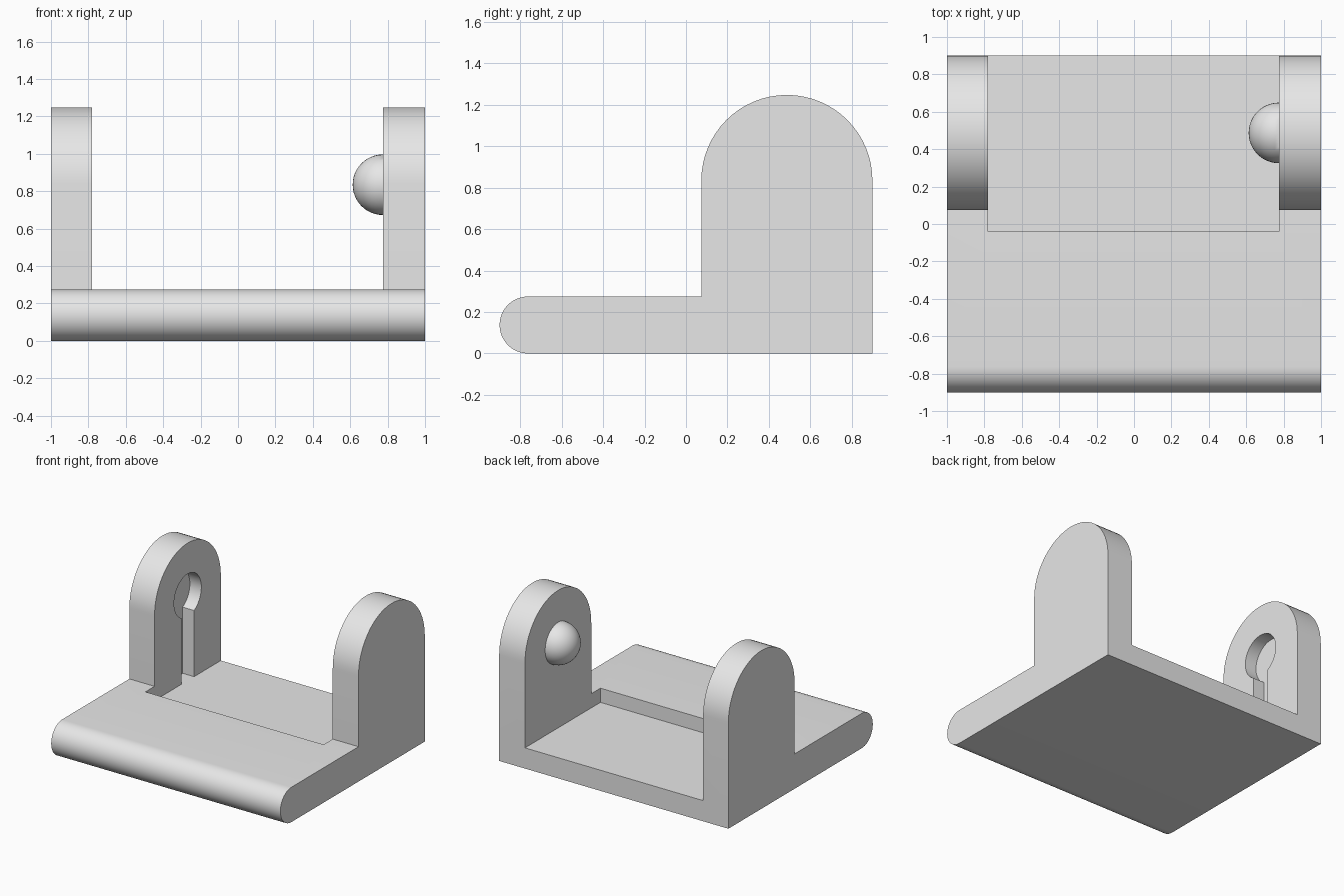
import bpy, bmesh, math
from mathutils import Matrix

if "Cube" in bpy.data.objects:
    bpy.data.objects.remove(bpy.data.objects["Cube"])

BASE_TOP, FLOOR = 0.275, 0.163          # slab top and recessed floor heights
WALL_L, WALL_R = -0.78, 0.775           # inner faces of the two uprights
PIVOT_Y, PIVOT_Z = 0.487, 0.835         # centre of arch, ball and socket

gray = bpy.data.materials.new("plain gray")
gray.diffuse_color = (0.8, 0.8, 0.8, 1)
gray.use_nodes = True
gray.node_tree.nodes["Principled BSDF"].inputs["Base Color"].default_value = gray.diffuse_color


def arc(cy, cz, r, start, end, n):
    """Points (y, z) along an arc, angles in degrees."""
    out = []
    for i in range(n + 1):
        a = math.radians(start + (end - start) * i / n)
        out.append((cy + r * math.cos(a), cz + r * math.sin(a)))
    return out


def add_object(name, bm):
    bmesh.ops.recalc_face_normals(bm, faces=bm.faces)
    mesh = bpy.data.meshes.new(name)
    bm.to_mesh(mesh)
    bm.free()
    mesh.materials.append(gray)
    obj = bpy.data.objects.new(name, mesh)
    bpy.context.collection.objects.link(obj)
    return obj


def extrude_x(name, profile, x0, x1):
    """Solid made by sweeping a (y, z) outline from x0 to x1."""
    bm = bmesh.new()
    face = bm.faces.new([bm.verts.new((x0, y, z)) for y, z in profile])
    ext = bmesh.ops.extrude_face_region(bm, geom=[face])
    verts = [v for v in ext["geom"] if isinstance(v, bmesh.types.BMVert)]
    bmesh.ops.translate(bm, verts=verts, vec=(x1 - x0, 0, 0))
    return add_object(name, bm)


def activate(obj):
    bpy.ops.object.select_all(action='DESELECT')
    obj.select_set(True)
    bpy.context.view_layer.objects.active = obj


def cut(obj, cutter):
    mod = obj.modifiers.new("cut", 'BOOLEAN')
    mod.operation = 'DIFFERENCE'
    mod.solver = 'EXACT'
    mod.object = cutter
    activate(obj)
    bpy.ops.object.modifier_apply(modifier=mod.name)
    bpy.data.objects.remove(cutter)


# Bracket: slab with rounded nose and arched uprights, one side outline
r = BASE_TOP / 2
arch_r = 0.413
outline = [(0.9, 0)]
outline += arc(PIVOT_Y, PIVOT_Z, arch_r, 0, 180, 32)
outline += [(PIVOT_Y - arch_r, BASE_TOP)]
outline += arc(-0.9 + r, r, r, 90, 270, 24)
bracket = extrude_x("bracket", outline, -1, 1)

# Space between the uprights, sunk into the slab and open at the back
gap = [(-0.04, FLOOR), (1.2, FLOOR), (1.2, 2), (-0.04, 2)]
cut(bracket, extrude_x("gap_cutter", gap, WALL_L, WALL_R))

# Blind keyhole socket in the left upright
hole_r, slot = 0.17, 0.08
a = math.degrees(math.asin(slot / hole_r))
keyhole = arc(PIVOT_Y, PIVOT_Z, hole_r, -90 + a, 270 - a, 40)
keyhole += [(PIVOT_Y - slot, FLOOR), (PIVOT_Y + slot, FLOOR)]
cut(bracket, extrude_x("keyhole_cutter", keyhole, WALL_L - 0.1, WALL_L + 0.1))

# Half ball on the right upright
bm = bmesh.new()
bmesh.ops.create_uvsphere(bm, u_segments=40, v_segments=24, radius=0.162)
bmesh.ops.bisect_plane(bm, geom=bm.verts[:] + bm.edges[:] + bm.faces[:],
                       plane_co=(0, 0, 0), plane_no=(0, 0, 1), clear_inner=True)
bmesh.ops.transform(bm, verts=bm.verts, matrix=Matrix.Translation((WALL_R, PIVOT_Y, PIVOT_Z))
                    @ Matrix.Rotation(-math.pi / 2, 4, 'Y'))
ball = add_object("pivot_ball", bm)

for obj in (bracket, ball):
    activate(obj)
    bpy.ops.object.shade_smooth_by_angle(angle=math.radians(30))
